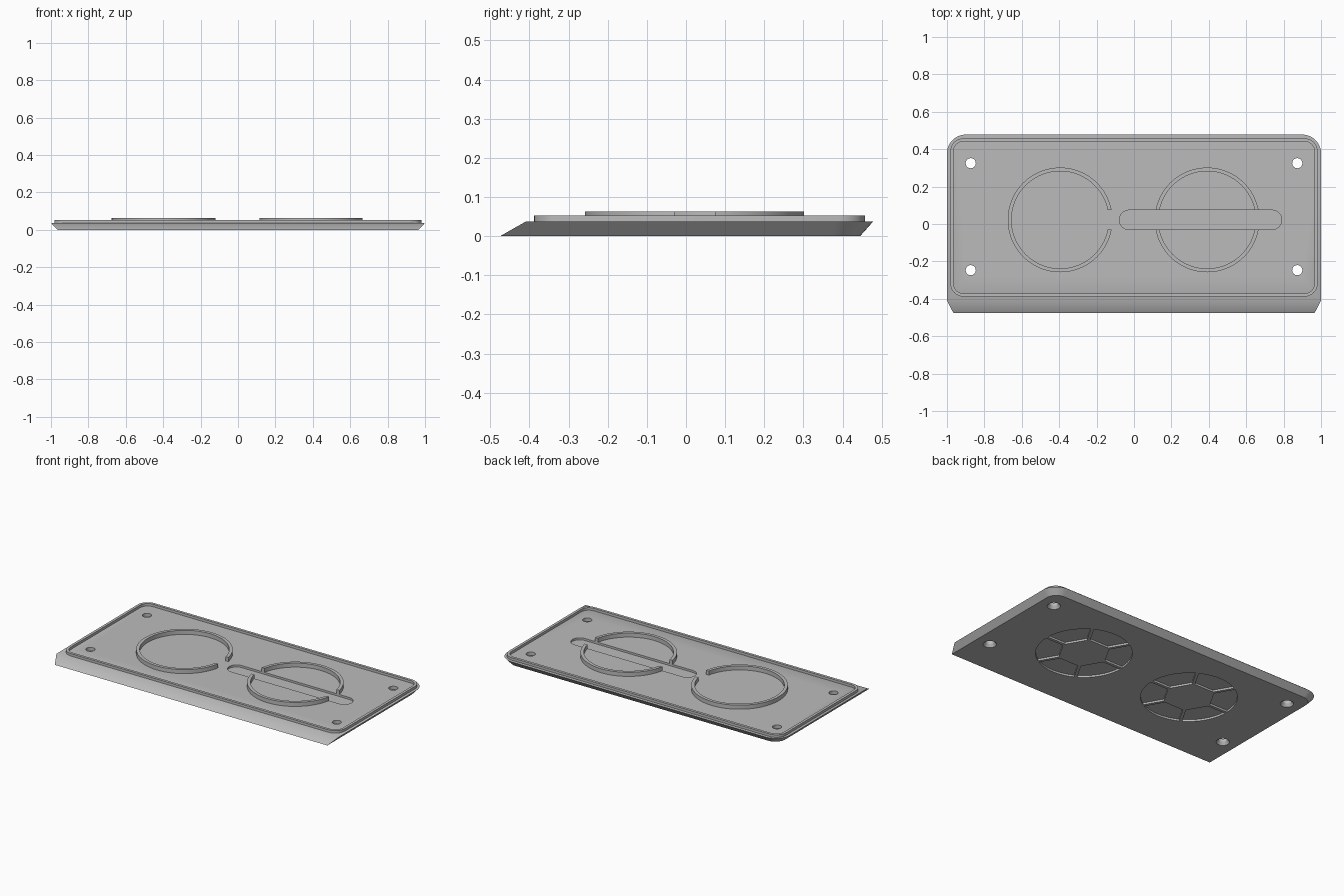
import bpy, bmesh, math
from math import cos, sin, pi, radians

cube = bpy.data.objects.get("Cube")
if cube:
    bpy.data.objects.remove(cube, do_unlink=True)

FLOOR, LIP_TOP, RING_TOP = 0.037, 0.053, 0.063
MID_Y = 0.022

grey = bpy.data.materials.new("light_grey")
grey.use_nodes = True
grey.diffuse_color = (0.5, 0.5, 0.5, 1)
grey.node_tree.nodes["Principled BSDF"].inputs["Base Color"].default_value = (0.5, 0.5, 0.5, 1)


def arc(cx, cy, r, a0, a1, n):
    angles = [radians(a0 + (a1 - a0) * i / n) for i in range(n + 1)]
    return [(cx + r * cos(a), cy + r * sin(a)) for a in angles]


def circle(cx, cy, r, n=64):
    return arc(cx, cy, r, 0, 360, n)[:-1]


def rounded(hx, y0, y1, r, n=8):
    """Rounded rectangle outline, counter-clockwise."""
    corners = [(hx - r, y0 + r, -90), (hx - r, y1 - r, 0),
               (r - hx, y1 - r, 90), (r - hx, y0 + r, 180)]
    return [p for x, y, a in corners for p in arc(x, y, r, a, a + 90, n)]


def make(name, loops, closed=False):
    """Skin matching (outline, z) loops; cap the ends, or join last to first."""
    bm = bmesh.new()
    rows = [[bm.verts.new((x, y, z)) for x, y in pts] for pts, z in loops]
    n = len(rows[0])
    pairs = list(zip(rows, rows[1:]))
    if closed:
        pairs.append((rows[-1], rows[0]))
    else:
        bm.faces.new(rows[0][::-1])
        bm.faces.new(rows[-1])
    for a, b in pairs:
        for i in range(n):
            j = (i + 1) % n
            bm.faces.new((a[i], a[j], b[j], b[i]))
    bmesh.ops.recalc_face_normals(bm, faces=bm.faces)
    mesh = bpy.data.meshes.new(name)
    bm.to_mesh(mesh)
    bm.free()
    mesh.materials.append(grey)
    ob = bpy.data.objects.new(name, mesh)
    bpy.context.collection.objects.link(ob)
    return ob


def tube(name, outer, inner, z0, z1):
    return make(name, [(outer, z0), (outer, z1), (inner, z1), (inner, z0)], True)


def cut(ob, cutters):
    """Subtract the cutters and keep the finished mesh."""
    for c in cutters:
        c.hide_render = True
        mod = ob.modifiers.new("cut", "BOOLEAN")
        mod.operation, mod.solver, mod.object = "DIFFERENCE", "EXACT", c
    graph = bpy.context.evaluated_depsgraph_get()
    mesh = bpy.data.meshes.new_from_object(ob.evaluated_get(graph))
    ob.modifiers.clear()
    ob.data = mesh


# Base plate: flared sides, rounded rear corners, sloped front
def plate_outline(hx, front, back, r):
    right = [(hx, front)] + arc(hx - r, back - r, r, 0, 90, 10)
    return right + [(-x, y) for x, y in reversed(right)]


plate = make("base_plate", [(plate_outline(0.966, -0.475, 0.445, 0.07), 0),
                            (plate_outline(1.0, -0.41, 0.478, 0.1), FLOOR)])

# Countersunk corner holes
cutters = []
for x in (-0.873, 0.873):
    for y in (-0.247, 0.325):
        cutters.append(make("hole_cutter", [(circle(x, y, 0.04, 32), -0.002),
                                            (circle(x, y, 0.027, 32), 0.018),
                                            (circle(x, y, 0.027, 32), 0.06)]))

# Long cable slot, also cutting through the right-hand ring
half = 0.052
slot_path = (arc(0.79 - half, MID_Y, half, -90, 90, 16)
             + arc(-0.078 + half, MID_Y, half, 90, 270, 16))
slot = make("slot_cutter", [(slot_path, 0.024), (slot_path, 0.1)])
cutters.append(slot)

# Underside pockets: six wedges around a solid hexagon, split by thin ribs
R_OUT, R_HEX, RIB = 0.278, 0.15, 0.009
for cx in (-0.393, 0.393):
    for k in range(6):
        a = 60 * k
        d = math.degrees(math.asin(RIB / R_OUT))
        wedge = arc(cx, MID_Y, R_OUT, a + d, a + 60 - d, 10)
        d = math.degrees(math.asin(RIB / R_HEX))
        wedge += arc(cx, MID_Y, R_HEX, a + 60 - d, a + d, 1)
        cutters.append(make("pocket_cutter", [(wedge, -0.01), (wedge, 0.012)]))
cut(plate, cutters)

# Raised lip around the top
lip = tube("sealing_lip", rounded(0.982, -0.388, 0.458, 0.07),
           rounded(0.965, -0.371, 0.441, 0.053), FLOOR - 0.002, LIP_TOP)

# Locating rings, left one with a single gap and right one split by the slot
gap_path = [(-0.25, MID_Y - half), (-0.09, MID_Y - half),
            (-0.09, MID_Y + half), (-0.25, MID_Y + half)]
gap = make("gap_cutter", [(gap_path, 0.02), (gap_path, 0.1)])
rings = []
for name, cx, cutter in (("gapped_ring", -0.395, gap), ("split_ring", 0.391, slot)):
    ring = tube(name, circle(cx, MID_Y, 0.28, 96), circle(cx, MID_Y, 0.26, 96),
                FLOOR - 0.002, RING_TOP)
    cut(ring, [cutter])
    rings.append(ring)

# Remove the helpers and smooth the curved walls
for c in cutters + [gap]:
    bpy.data.objects.remove(c, do_unlink=True)
bpy.ops.object.select_all(action="DESELECT")
for ob in [plate, lip] + rings:
    ob.select_set(True)
    bpy.context.view_layer.objects.active = ob
bpy.ops.object.shade_smooth_by_angle(angle=radians(30))
